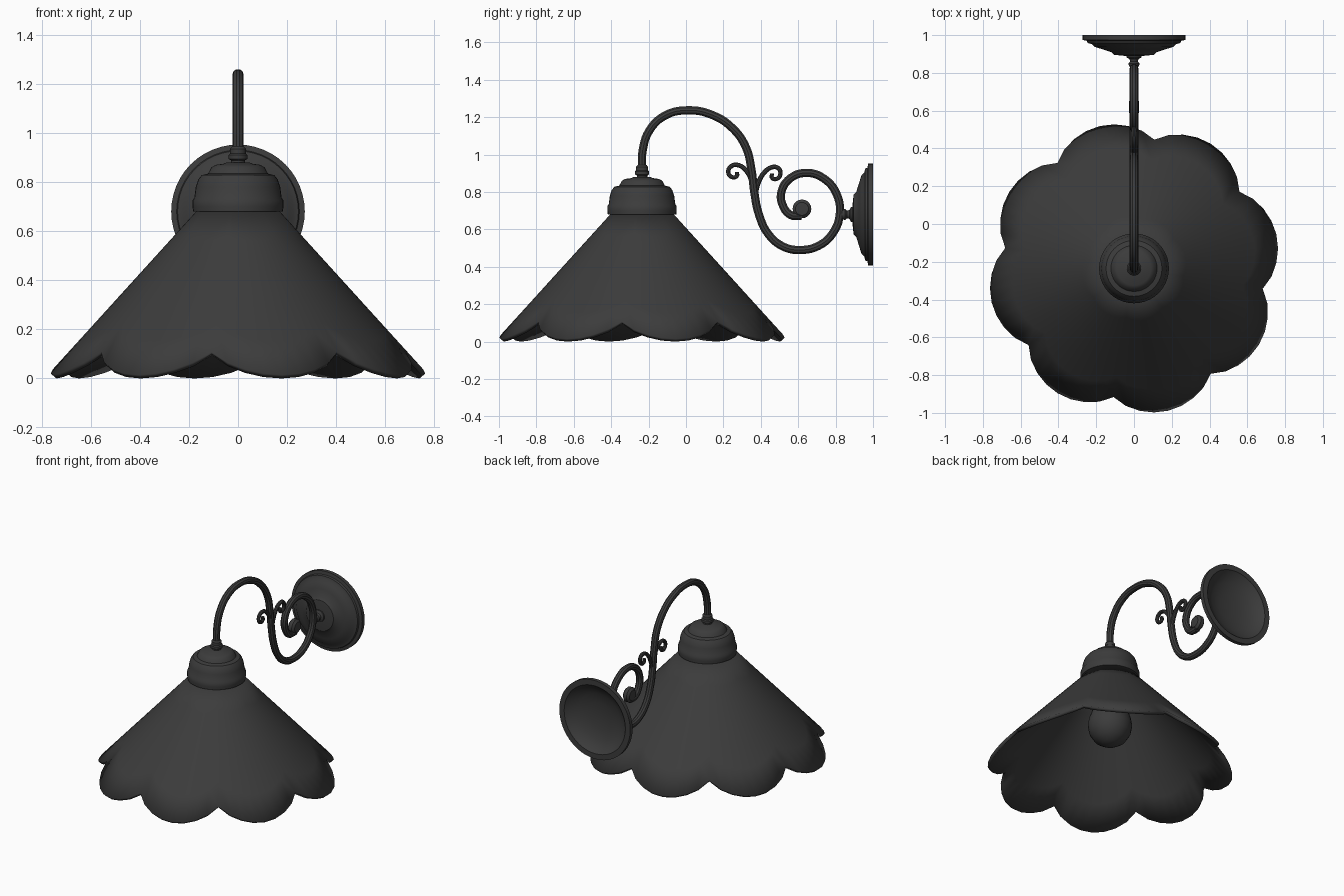
import bpy, bmesh, math
from mathutils import Matrix

if "Cube" in bpy.data.objects:
    bpy.data.objects.remove(bpy.data.objects["Cube"])

CY = -0.235            # shade axis position in y
PLATE_Z = 0.68         # wall plate axis height
iron = bpy.data.materials.new("dark_iron")
iron.diffuse_color = (0.045, 0.045, 0.045, 1)
iron.use_nodes = True
iron.node_tree.nodes["Principled BSDF"].inputs["Base Color"].default_value = iron.diffuse_color


def finish(ob, angle=35):
    ob.data.materials.append(iron)
    bpy.ops.object.select_all(action='DESELECT')
    ob.select_set(True)
    bpy.context.view_layer.objects.active = ob
    if ob.type == 'CURVE':
        bpy.ops.object.convert(target='MESH')
    bpy.ops.object.shade_smooth_by_angle(angle=math.radians(angle))
    return ob


def lathe(name, profile, matrix, segs=40):
    """Spin (radius, height) points about local z."""
    bm = bmesh.new()
    vs = [bm.verts.new((r, 0, h)) for r, h in profile]
    edges = [bm.edges.new(p) for p in zip(vs, vs[1:])]
    bmesh.ops.spin(bm, geom=vs + edges, cent=(0, 0, 0), axis=(0, 0, 1),
                   angle=2 * math.pi, steps=segs, use_merge=True)
    bmesh.ops.remove_doubles(bm, verts=bm.verts, dist=1e-4)
    bmesh.ops.recalc_face_normals(bm, faces=bm.faces)
    bm.transform(matrix)
    me = bpy.data.meshes.new(name)
    bm.to_mesh(me)
    bm.free()
    ob = bpy.data.objects.new(name, me)
    bpy.context.collection.objects.link(ob)
    return finish(ob)


def tube(name, pts, radius, end_scale=1.0):
    """Round bar through (y, z) points in the x = 0 plane."""
    cu = bpy.data.curves.new(name, 'CURVE')
    cu.dimensions = '3D'
    cu.bevel_depth = radius
    cu.bevel_resolution = 3
    cu.resolution_u = 5
    cu.use_fill_caps = True
    sp = cu.splines.new('BEZIER')
    sp.bezier_points.add(len(pts) - 1)
    for i, (bp, (y, z)) in enumerate(zip(sp.bezier_points, pts)):
        bp.co = (0, y, z)
        bp.handle_left_type = bp.handle_right_type = 'AUTO'
        bp.radius = 1 + (end_scale - 1) * i / (len(pts) - 1)
    ob = bpy.data.objects.new(name, cu)
    bpy.context.collection.objects.link(ob)
    return finish(ob)


# Scalloped cone shade with eight lobes
LOBES, PER, RINGS = 8, 8, 5
N = LOBES * PER
bm = bmesh.new()
rings = [[] for _ in range(RINGS + 1)]
for j in range(N):
    t = (j % PER) / PER
    a = math.radians(-9) + 2 * math.pi * j / N
    edge = 0.69 + 0.085 * math.sin(math.pi * t) ** 0.8
    for i in range(RINGS + 1):
        r = 0.155 + (edge - 0.155) * i / RINGS
        z = 0.686 - (r - 0.165) * 1.1
        rings[i].append(bm.verts.new((r * math.cos(a), CY + r * math.sin(a), z)))
for top, bot in zip(rings, rings[1:]):
    for j in range(N):
        k = (j + 1) % N
        bm.faces.new((top[j], bot[j], bot[k], top[k]))
me = bpy.data.meshes.new("shade")
bm.to_mesh(me)
bm.free()
shade = bpy.data.objects.new("shade", me)
bpy.context.collection.objects.link(shade)
finish(shade)
sol = shade.modifiers.new("thickness", 'SOLIDIFY')
sol.thickness = 0.022
sol.offset = -1

# Shade cap, finial collar and bulb on the shade axis
axis = Matrix.Translation((0, CY, 0))
lathe("shade_cap", [(0, 0.69), (0.155, 0.69), (0.16, 0.68), (0.183, 0.68), (0.185, 0.70),
                    (0.185, 0.725), (0.178, 0.735), (0.172, 0.78), (0.162, 0.81),
                    (0.148, 0.828), (0.122, 0.834), (0.108, 0.86), (0.09, 0.87),
                    (0.06, 0.874), (0.045, 0.88), (0, 0.88)], axis)
lathe("collar", [(0, 0.87), (0.028, 0.87), (0.028, 0.888), (0.038, 0.894), (0.038, 0.91),
                 (0.032, 0.916), (0.032, 0.935), (0.024, 0.945), (0, 0.945)], axis, 24)
lathe("bulb", [(0, 0.20), (0.05, 0.21), (0.1, 0.242), (0.13, 0.29), (0.14, 0.34),
               (0.132, 0.39), (0.108, 0.46), (0.085, 0.53), (0.075, 0.58), (0.075, 0.69),
               (0, 0.69)], axis, 24)

# Scrolled arm
tube("arm", [(-0.235, 0.93), (-0.232, 1.02), (-0.195, 1.13), (-0.11, 1.21), (0.01, 1.237),
             (0.14, 1.212), (0.25, 1.14), (0.32, 1.04), (0.35, 0.92), (0.365, 0.8),
             (0.39, 0.68), (0.44, 0.575), (0.52, 0.508), (0.61, 0.49), (0.71, 0.513),
             (0.785, 0.58), (0.822, 0.68), (0.805, 0.79), (0.74, 0.87), (0.65, 0.902),
             (0.56, 0.875), (0.51, 0.80), (0.517, 0.73), (0.56, 0.677), (0.62, 0.672)], 0.023)

# Flattened knob ending the large scroll
lathe("scroll_knob", [(0, -0.027), (0.035, -0.025), (0.05, -0.012), (0.05, 0.012),
                      (0.035, 0.025), (0, 0.027)],
      Matrix.Translation((0, 0.62, 0.71)) @ Matrix.Rotation(math.pi / 2, 4, 'Y'), 20)

# Two small curls sprouting from the arm
tube("curl_front", [(0.365, 0.79), (0.35, 0.86), (0.325, 0.91), (0.285, 0.942), (0.245, 0.94),
                    (0.226, 0.908), (0.245, 0.88), (0.272, 0.886), (0.272, 0.908)], 0.014, 0.8)
tube("curl_back", [(0.37, 0.79), (0.387, 0.85), (0.415, 0.9), (0.455, 0.931), (0.49, 0.93),
                   (0.505, 0.9), (0.487, 0.871), (0.46, 0.876), (0.46, 0.898)], 0.014, 0.8)

# Wall plate, hollow at the back, with stem to the arm
to_wall = Matrix.Translation((0, 1, PLATE_Z)) @ Matrix.Rotation(math.pi / 2, 4, 'X')
lathe("wall_plate", [(0, 0.07), (0.09, 0.066), (0.16, 0.05), (0.21, 0.025), (0.235, 0),
                     (0.272, 0), (0.272, 0.026), (0.25, 0.03), (0.246, 0.042), (0.225, 0.047),
                     (0.21, 0.062), (0.17, 0.074), (0.12, 0.09), (0.105, 0.104), (0.05, 0.11),
                     (0, 0.11)], to_wall, 48)
lathe("wall_stem", [(0, 0.1), (0.042, 0.1), (0.04, 0.118), (0.024, 0.126), (0.02, 0.14),
                    (0.03, 0.15), (0.026, 0.165), (0, 0.172)], to_wall, 20)
